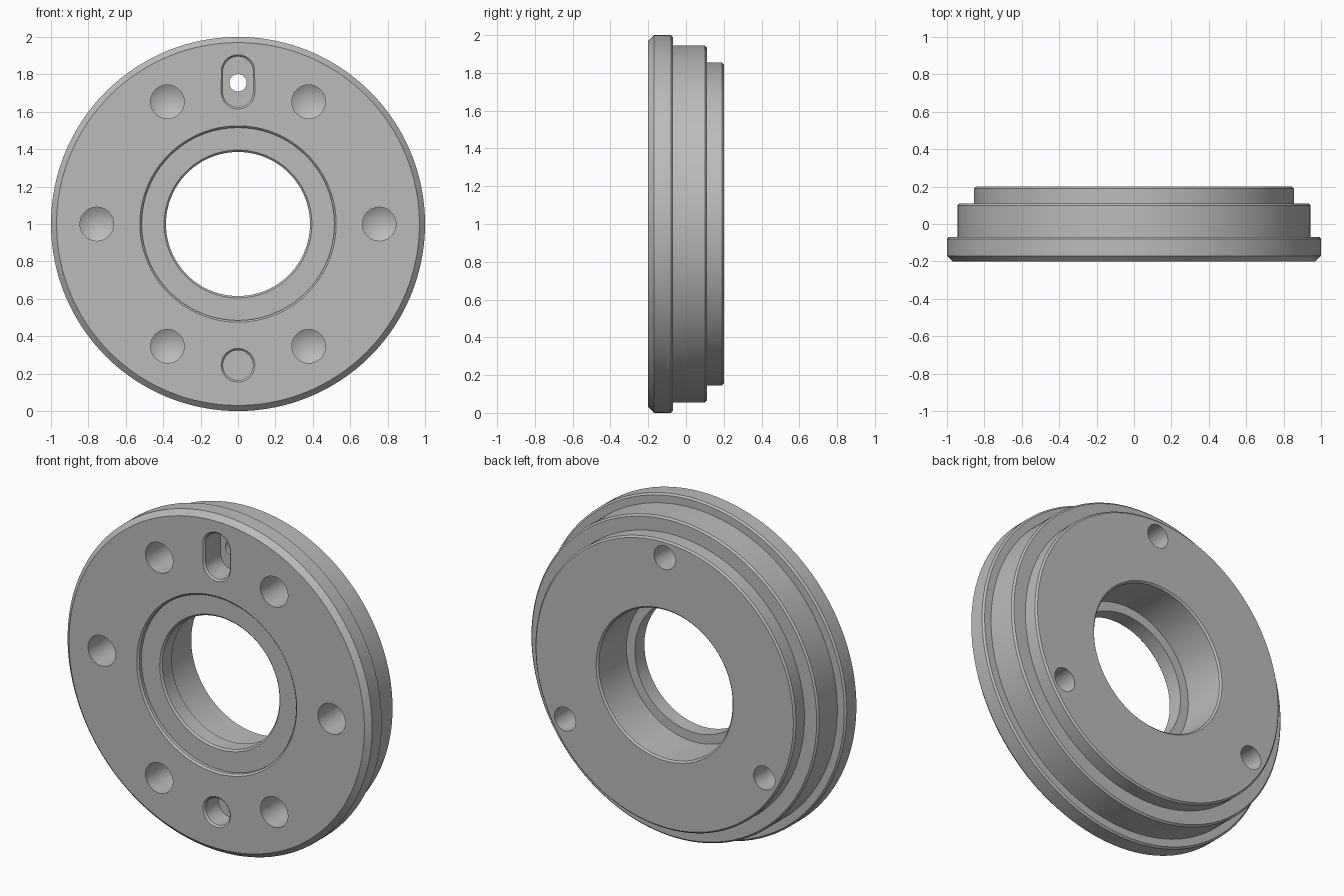
import bpy
import bmesh
import math
from mathutils import Vector, Matrix

cube = bpy.data.objects.get("Cube")
if cube:
    bpy.data.objects.remove(cube, do_unlink=True)

AXIS_HEIGHT = 1.0
BOLT_RADIUS = 0.755

steel = bpy.data.materials.new("grey steel")
steel.use_nodes = True
colour = (0.5, 0.5, 0.5, 1)
steel.diffuse_color = colour
steel.node_tree.nodes["Principled BSDF"].inputs["Base Color"].default_value = colour


def lathe(name, profile, steps, closed=False, x=0, z=AXIS_HEIGHT, stretch=0):
    """Turn (radius, y) points about the y axis; stretch pulls the upper half up."""
    bm = bmesh.new()
    verts = [bm.verts.new((r, y, 0)) for r, y in profile]
    edges = [bm.edges.new(pair) for pair in zip(verts, verts[1:])]
    if closed:
        edges.append(bm.edges.new((verts[-1], verts[0])))
    bmesh.ops.spin(bm, geom=verts + edges, cent=(0, 0, 0), axis=(0, 1, 0),
                   angle=math.tau, steps=steps, use_duplicate=False)
    bmesh.ops.remove_doubles(bm, verts=bm.verts[:], dist=1e-4)
    for v in bm.verts:
        if v.co.z > 1e-4:
            v.co.z += stretch
    bmesh.ops.transform(bm, matrix=Matrix.Translation(Vector((x, 0, z))), verts=bm.verts[:])
    bmesh.ops.recalc_face_normals(bm, faces=bm.faces[:])
    mesh = bpy.data.meshes.new(name)
    bm.to_mesh(mesh)
    bm.free()
    mesh.materials.append(steel)
    obj = bpy.data.objects.new(name, mesh)
    bpy.context.collection.objects.link(obj)
    return obj


def on_circle(degrees):
    a = math.radians(degrees)
    return {"x": BOLT_RADIUS * math.cos(a), "z": AXIS_HEIGHT + BOLT_RADIUS * math.sin(a)}


# Stepped flange: outer steps front to back, then the stepped bore back to front
c = 0.01
flange = lathe("stepped_flange", [
    (0.97, -0.2), (1, -0.17), (1, -0.07 - c), (1 - c, -0.07),
    (0.945, -0.07), (0.945, 0.11 - c), (0.945 - c, 0.11),
    (0.855, 0.11), (0.855, 0.2 - c), (0.855 - c, 0.2),
    (0.45, 0.2), (0.44, 0.2 - c), (0.44, -0.07), (0.385, -0.07),
    (0.385, -0.17 + c), (0.385 + c, -0.17),
    (0.515, -0.17), (0.515, -0.2 + c), (0.515 + c, -0.2),
], 128, closed=True)

cutters = []

# Six drilled blind holes in the front, with conical ends
for i in range(6):
    cutters.append(lathe("front_drill", [(0, -0.25), (0.09, -0.25), (0.09, 0), (0, 0.054)],
                         40, **on_circle(60 * i)))

# Three drilled holes in the back; the top one breaks into the slot
for angle in (90, 210, 330):
    cutters.append(lathe("back_drill", [(0, 0.25), (0.07, 0.25), (0.07, -0.036), (0, -0.078)],
                         40, **on_circle(angle)))

# Chamfered slot above the bore and chamfered pin hole below it
pocket = [(0, -0.25), (0.14, -0.25), (0.08, -0.19)]
cutters.append(lathe("slot_cutter", pocket + [(0.08, -0.05), (0, -0.05)],
                     48, z=1.705, stretch=0.11))
cutters.append(lathe("pin_cutter", pocket + [(0.08, -0.07), (0, -0.07)],
                     48, **on_circle(270)))

# Cut every hole, then discard the cutters
bpy.ops.object.select_all(action="DESELECT")
flange.select_set(True)
bpy.context.view_layer.objects.active = flange
for cutter in cutters:
    cutter.hide_render = True
    mod = flange.modifiers.new("hole", "BOOLEAN")
    mod.operation = "DIFFERENCE"
    mod.solver = "EXACT"
    mod.object = cutter
    bpy.ops.object.modifier_apply(modifier=mod.name)
    bpy.data.objects.remove(cutter, do_unlink=True)

bpy.ops.object.shade_smooth_by_angle(angle=math.radians(25))
